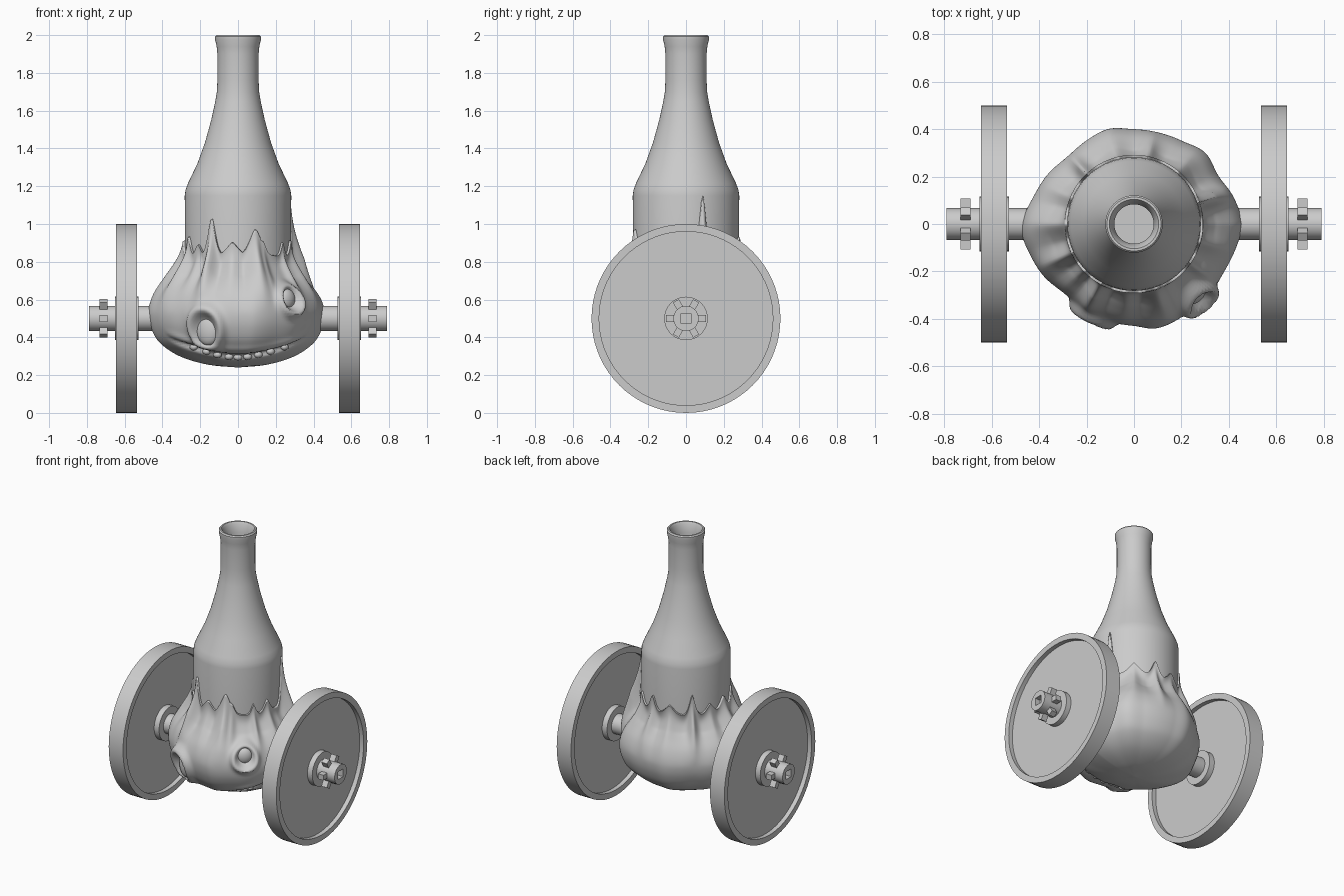
import bpy, bmesh, math
from math import sin, cos, pi, radians, exp
from mathutils import Vector, Matrix

if "Cube" in bpy.data.objects:
    bpy.data.objects.remove(bpy.data.objects["Cube"])

grey = bpy.data.materials.new("plain_grey")
grey.diffuse_color = (0.6, 0.6, 0.6, 1)
grey.use_nodes = True
grey.node_tree.nodes["Principled BSDF"].inputs["Base Color"].default_value = grey.diffuse_color


def finish(name, bm, angle=35):
    bmesh.ops.recalc_face_normals(bm, faces=bm.faces)
    me = bpy.data.meshes.new(name)
    bm.to_mesh(me)
    bm.free()
    ob = bpy.data.objects.new(name, me)
    bpy.context.collection.objects.link(ob)
    me.materials.append(grey)
    bpy.ops.object.select_all(action='DESELECT')
    ob.select_set(True)
    bpy.context.view_layer.objects.active = ob
    bpy.ops.object.shade_smooth_by_angle(angle=radians(angle))
    return ob


def lathe(name, profile, seg=64, matrix=Matrix(), angle=35):
    """Spin (radius, height) points around z; the ends sit on the axis."""
    bm = bmesh.new()
    vs = [bm.verts.new((r, 0, z)) for r, z in profile]
    es = [bm.edges.new(p) for p in zip(vs, vs[1:])]
    bmesh.ops.spin(bm, geom=vs + es, cent=(0, 0, 0), axis=(0, 0, 1), angle=2 * pi, steps=seg)
    bmesh.ops.remove_doubles(bm, verts=bm.verts, dist=1e-5)
    bm.transform(matrix)
    return finish(name, bm, angle)


def interp(x, pts):
    """Smooth curve through (x, y) points."""
    if x <= pts[0][0]:
        return pts[0][1]
    for i in range(len(pts) - 1):
        (x0, y0), (x1, y1) = pts[i], pts[i + 1]
        if x <= x1:
            a, b = pts[max(i - 1, 0)], pts[min(i + 2, len(pts) - 1)]
            m0 = (y1 - a[1]) / (x1 - a[0]) * (x1 - x0)
            m1 = (b[1] - y0) / (b[0] - x0) * (x1 - x0)
            t = (x - x0) / (x1 - x0)
            return ((2*t**3 - 3*t*t + 1) * y0 + (t**3 - 2*t*t + t) * m0
                    + (3*t*t - 2*t**3) * y1 + (t**3 - t*t) * m1)
    return pts[-1][1]


def gap(a, b):
    return (a - b + 180) % 360 - 180


# Bottle: hollow, with a flared lip
lathe("bottle", [(0, .6), (.28, .6), (.282, 1.15), (.278, 1.18), (.265, 1.215), (.215, 1.32), (.175, 1.43),
                 (.142, 1.55), (.12, 1.65), (.112, 1.70), (.109, 1.76), (.109, 1.90), (.113, 1.94),
                 (.121, 1.975), (.121, 1.992), (.114, 2.0), (.104, 2.0), (.095, 1.985), (.083, 1.93),
                 (.083, 1.7), (.13, 1.5), (.235, 1.2), (.25, 1.1), (.25, .64), (0, .64)])

# Melted body: plan outline by angle, side profile and a crown of drips (angle, height, width)
PLAN = [(0, .46), (15, .435), (30, .41), (45, .425), (60, .405), (90, .40), (105, .415), (120, .405), (135, .40),
        (150, .42), (165, .44), (182, .475), (198, .455), (210, .44), (225, .415), (240, .42), (270, .43),
        (282, .45), (300, .44), (315, .44), (330, .43), (345, .44), (360, .46)]
PROFILE_R = [(0, 0), (.15, .34), (.28, .65), (.38, .87), (.46, .97), (.53, 1), (.62, .965), (.71, .885),
             (.8, .805), (.9, .72), (1, .665)]
PROFILE_Z = [(0, .24), (.15, .256), (.28, .30), (.38, .37), (.46, .45), (.53, .53), (.62, .62), (.71, .695),
             (.8, .755), (.9, .815), (1, .87)]
DRIPS = [(18, .32, 5), (50, .07, 8), (78, .10, 6), (104, .06, 8), (133, .14, 5), (157, .06, 7), (180, .08, 8),
         (205, .10, 6), (223, .06, 6), (241, .20, 6), (264, .07, 9), (289, .14, 9), (297, .08, 5),
         (325, .07, 4), (345, .08, 6)]
EYES = [(245, .44, .066, .082), (311, .60, .052, .056)]   # angle, height, half width, half height


def crown(a):
    return -.04 + max(h * exp(-abs(gap(a, c) / w) ** 1.6) for c, h, w in DRIPS)


def mouth_height(a):
    return .295 + .085 * (gap(a, 270) / 60) ** 2


def body_point(a, t):
    rim, c = interp(a, PLAN), crown(a)
    upper = max(0, (t - .53) / .47)
    low = 1 - abs(upper * 2 - 1)
    r = rim * interp(t, PROFILE_R)
    # Blend the outline into the round bottle at the top
    r = r * (1 - upper ** 2) + .292 * upper ** 2
    z = interp(t, PROFILE_Z) + c * upper ** 1.5
    r += .22 * (min(c, .14) - .04) * low
    # Sockets: sunk centre with a puffy ring
    for ea, ez, w, h in EYES:
        d = math.hypot(radians(gap(a, ea)) * .42 / w, (z - ez) / h)
        r += .038 * exp(-((d - 1.35) / .4) ** 2) - .03 * exp(-(d / .9) ** 4)
    # Mouth: groove below the overhanging upper lip
    fade = max(0, 1 - (gap(a, 270) / 66) ** 4)
    d = z - mouth_height(a)
    g = fade * exp(-(d / .014) ** 2)
    lip = fade * exp(-((d - .035) / .02) ** 2)
    r += lip * .012 - g * .035
    z += g * .012
    return Vector((r * cos(radians(a)), r * sin(radians(a)), z))


bm = bmesh.new()
NA, NT = 216, 80
rows = []
for j in range(1, NT + 1):
    rows.append([bm.verts.new(body_point(i * 360 / NA, j / NT)) for i in range(NA)])
# Rolled edge tucked inside the bottle wall
for shrink, drop in ((.96, -.003), (.88, .03)):
    rows.append([bm.verts.new((v.co.x * shrink, v.co.y * shrink, v.co.z - drop)) for v in rows[NT - 1]])
for lower, above in zip(rows, rows[1:]):
    for i in range(NA):
        k = (i + 1) % NA
        bm.faces.new((lower[i], lower[k], above[k], above[i]))
pole = bm.verts.new((0, 0, .24))
for i in range(NA):
    bm.faces.new((pole, rows[0][(i + 1) % NA], rows[0][i]))
finish("melted_body", bm, 80)

# Eyeballs
for n, (a, z, w, h) in enumerate(EYES):
    bm = bmesh.new()
    t = min((i / 200 for i in range(60, 160)), key=lambda t: abs(body_point(a, t).z - z))
    p = body_point(a, t)
    p.z = z
    bmesh.ops.create_uvsphere(bm, u_segments=32, v_segments=16, radius=1)
    bm.transform(Matrix.Translation(p) @ Matrix.Rotation(radians(a), 4, 'Z') @ Matrix.Diagonal((.035, w, h, 1)))
    finish("eye_%d" % (n + 1), bm, 60)

# Teeth along the mouth groove
bm = bmesh.new()
for a in range(222, 320, 12):
    t = min((i / 400 for i in range(60, 200)), key=lambda t: abs(body_point(a, t).z - mouth_height(a)))
    p = body_point(a, t)
    bmesh.ops.create_icosphere(bm, subdivisions=2, radius=1, matrix=Matrix.Translation(p)
                               @ Matrix.Rotation(radians(a), 4, 'Z') @ Matrix.Diagonal((.02, .024, .018, 1)))
finish("teeth", bm, 60)

# Axle and wheels; wheel sides share a lathe turned onto the x axis
lay = Matrix.Rotation(pi / 2, 4, 'Y')
lathe("axle", [(0, -.55), (.067, -.55), (.067, .55), (0, .55)], 32, Matrix.Translation((0, 0, .5)) @ lay)

for side, label in ((1, "right"), (-1, "left")):
    place = Matrix.Translation((0, 0, .5)) @ Matrix.Rotation(side * pi / 2, 4, 'Y')
    # Rim, recessed disc and hub in one profile
    lathe(label + "_wheel", [(0, .527), (.115, .527), (.115, .565), (.46, .565), (.46, .535), (.5, .535),
                             (.5, .645), (.46, .645), (.46, .615), (.115, .615), (.115, .652), (0, .652)],
          72, place)
    # Axle end with a square socket
    bm = bmesh.new()
    n = 32
    rings = []
    for r, z in ((.067, .64), (.067, .79)):
        rings.append([bm.verts.new((r * cos(2*pi*i/n), r * sin(2*pi*i/n), z)) for i in range(n)])
    for z in (.79, .75):
        ring = []
        for i in range(n):
            x, y = cos(2*pi*i/n), sin(2*pi*i/n)
            s = .027 / max(abs(x), abs(y))
            ring.append(bm.verts.new((x * s, y * s, z)))
        rings.append(ring)
    for p, q in zip(rings, rings[1:]):
        for i in range(n):
            bm.faces.new((p[i], p[(i+1) % n], q[(i+1) % n], q[i]))
    bm.faces.new(rings[-1])
    bm.faces.new(rings[0])
    bm.transform(place)
    finish(label + "_axle_end", bm)
    # Six locking pegs
    bm = bmesh.new()
    for k in range(6):
        m = (Matrix.Rotation(radians(30 + 60 * k), 4, 'Z') @ Matrix.Translation((.084, 0, .711))
             @ Matrix.Diagonal((.046, .036, .042, 1)))
        bmesh.ops.create_cube(bm, size=1, matrix=m)
    bm.transform(place)
    finish(label + "_pegs", bm)
